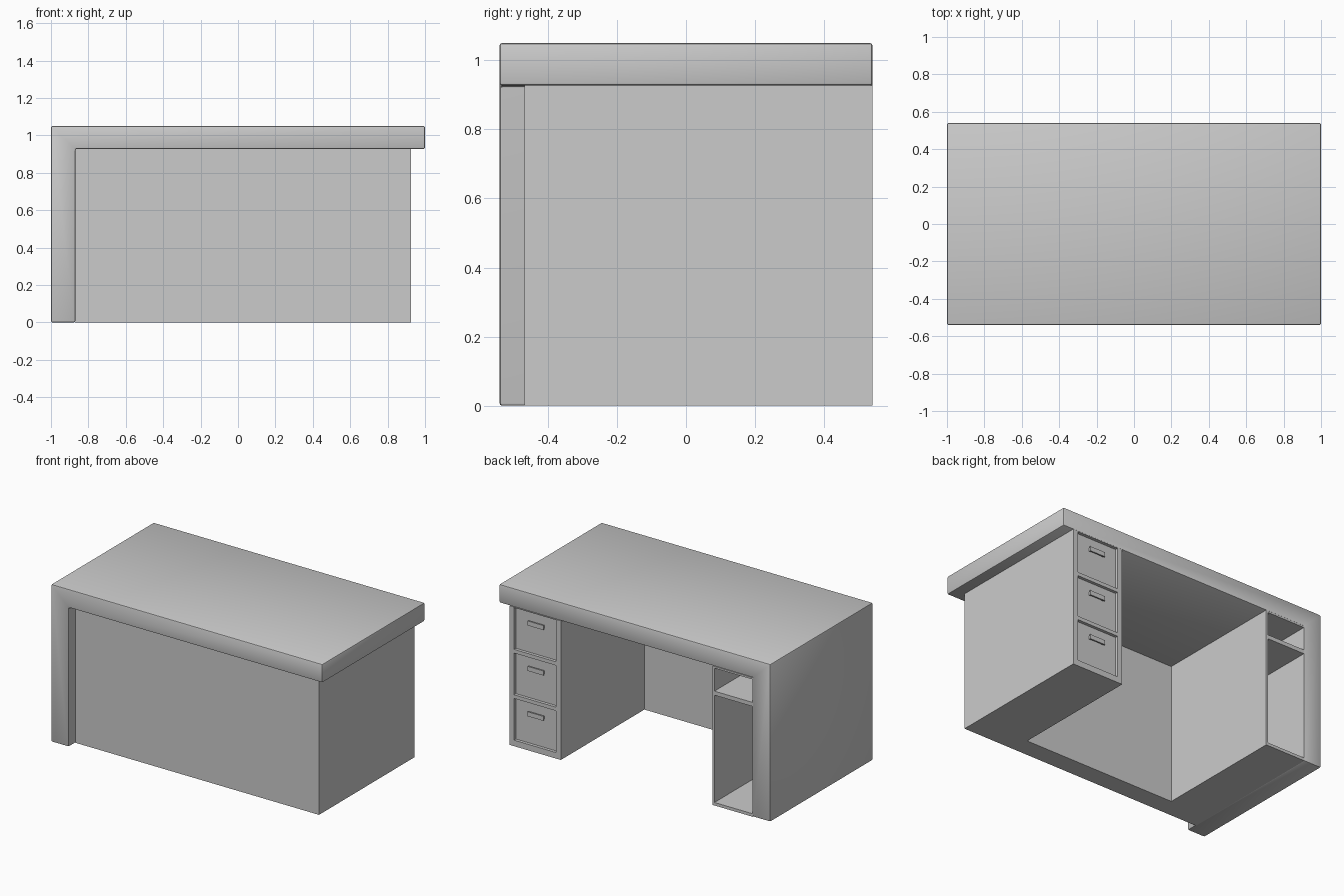
import bpy, bmesh

if "Cube" in bpy.data.objects:
    bpy.data.objects.remove(bpy.data.objects["Cube"])


def prism(name, pts, direction):
    """Extrude a closed polygon along a direction vector."""
    bm = bmesh.new()
    face = bm.faces.new([bm.verts.new(p) for p in pts])
    ext = bmesh.ops.extrude_face_region(bm, geom=[face])
    verts = [g for g in ext["geom"] if isinstance(g, bmesh.types.BMVert)]
    bmesh.ops.translate(bm, verts=verts, vec=direction)
    bmesh.ops.recalc_face_normals(bm, faces=bm.faces)
    me = bpy.data.meshes.new(name)
    bm.to_mesh(me)
    bm.free()
    ob = bpy.data.objects.new(name, me)
    bpy.context.collection.objects.link(ob)
    return ob


def box(name, x0, x1, y0, y1, z0, z1):
    pts = [(x0, y0, z0), (x1, y0, z0), (x1, y1, z0), (x0, y1, z0)]
    return prism(name, pts, (0, 0, z1 - z0))


def apply_modifier(ob, mod):
    bpy.ops.object.select_all(action='DESELECT')
    bpy.context.view_layer.objects.active = ob
    ob.select_set(True)
    bpy.ops.object.modifier_apply(modifier=mod.name)


def cut(ob, cutter):
    cutter.hide_render = True
    mod = ob.modifiers.new("cut", 'BOOLEAN')
    mod.operation = 'DIFFERENCE'
    mod.solver = 'EXACT'
    mod.object = cutter
    apply_modifier(ob, mod)
    bpy.data.objects.remove(cutter)


def soften(ob, width, segments):
    mod = ob.modifiers.new("bevel", 'BEVEL')
    mod.width = width
    mod.segments = segments
    mod.limit_method = 'ANGLE'
    apply_modifier(ob, mod)
    bpy.ops.object.shade_smooth_by_angle()


BACK = 0.54      # open, seated side
TOP = 0.927      # underside of the worktop

# L-shaped worktop with the left side panel
profile = [(-1, 0), (-0.87, 0), (-0.87, TOP), (1, TOP), (1, 1.05), (-1, 1.05)]
top = prism("worktop_and_side_panel", [(x, -BACK, z) for x, z in profile], (0, 2 * BACK, 0))
soften(top, 0.008, 2)

# U-shaped body: front panel and two pedestals around the knee space
plan = [(-0.872, -0.468), (0.925, -0.468), (0.925, BACK), (0.545, BACK),
        (0.545, -0.34), (-0.575, -0.34), (-0.575, BACK), (-0.872, BACK)]
body = prism("pedestal_body", [(x, y, 0) for x, y in plan], (0, 0, TOP))

# drawers: recessed fronts with a bar handle each
for i in range(3):
    z = 0.04 + i * 0.3025
    cut(body, box("drawer_recess", 0.58, 0.89, BACK - 0.02, BACK + 0.1, z, z + 0.278))
    hz, hx, y = z + 0.2, 0.733, BACK - 0.021
    box("drawer_handle", hx - 0.058, hx + 0.058, y + 0.01, BACK - 0.002, hz - 0.015, hz + 0.015)
    for s in (-1, 1):
        px = hx + s * 0.046
        box("handle_post", px - 0.008, px + 0.008, y, y + 0.011, hz - 0.01, hz + 0.01)

# open cabinet: upper cubby and tall lower bay, leaving a shelf between
for z0, z1 in ((0.02, 0.735), (0.762, 0.915)):
    cut(body, box("cabinet_bay", -0.868, -0.588, -0.33, BACK + 0.1, z0, z1))
